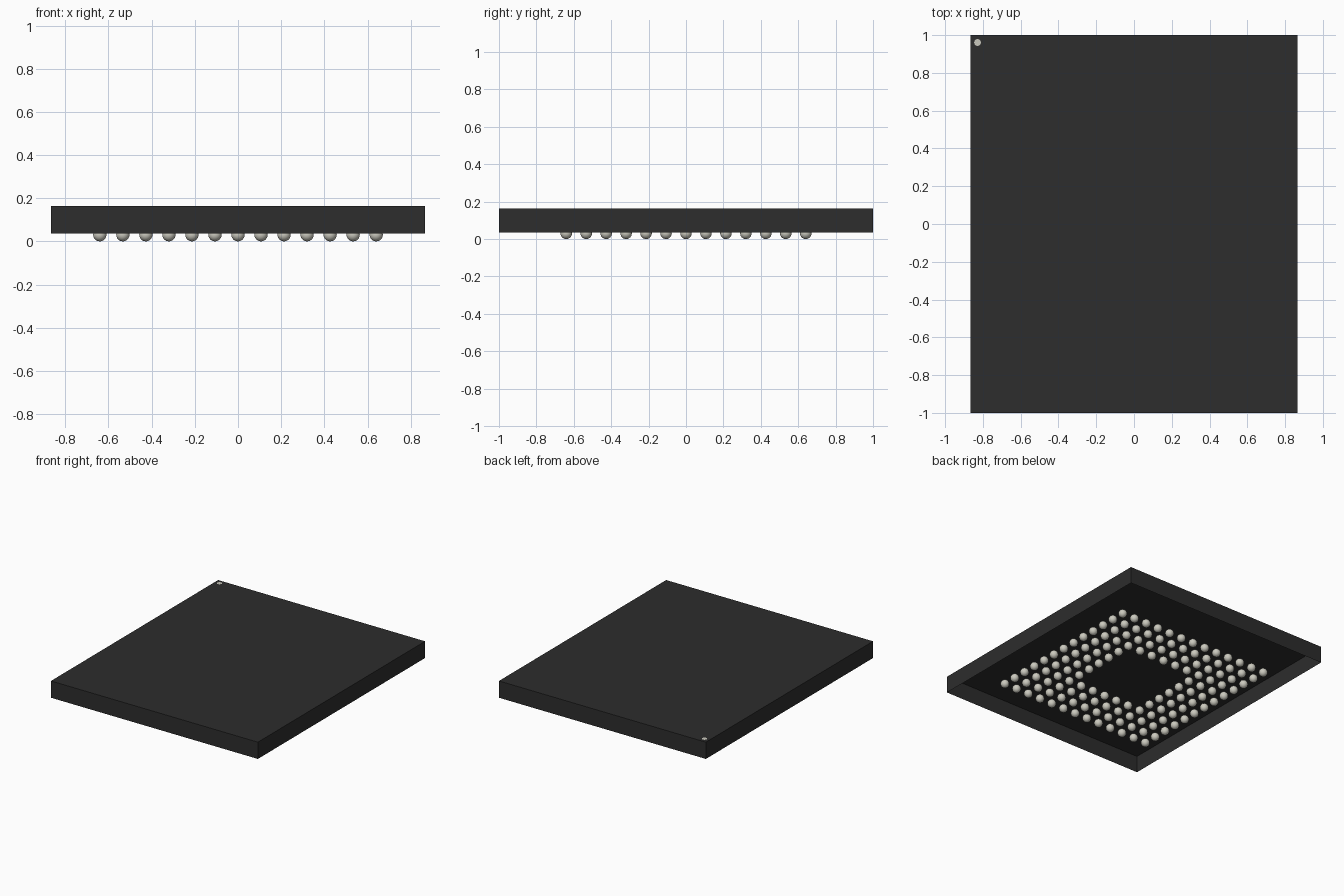
import bpy, bmesh
from mathutils import Matrix

cube = bpy.data.objects.get("Cube")
if cube:
    bpy.data.objects.remove(cube, do_unlink=True)

WIDTH, LENGTH = 1.733, 2.0      # package footprint
BOTTOM, TOP = 0.036, 0.163      # package underside rim and top
PITCH, COUNT, RINGS = 0.1067, 13, 4
RADIUS = 0.0307


def make_material(name, color):
    mat = bpy.data.materials.new(name)
    mat.use_nodes = True
    mat.diffuse_color = (*color, 1)
    bsdf = next(n for n in mat.node_tree.nodes if n.type == 'BSDF_PRINCIPLED')
    bsdf.inputs["Base Color"].default_value = (*color, 1)
    return mat


def make_object(name, bm, mat, smooth=False):
    mesh = bpy.data.meshes.new(name)
    for face in bm.faces:
        face.smooth = smooth
    bm.to_mesh(mesh)
    bm.free()
    mesh.materials.append(mat)
    obj = bpy.data.objects.new(name, mesh)
    bpy.context.collection.objects.link(obj)
    return obj


black = make_material("black plastic", (0.026, 0.026, 0.026))
solder = make_material("pale solder", (0.60, 0.59, 0.52))

# Package body: a thin shell left open underneath
bm = bmesh.new()
bmesh.ops.create_cube(bm, size=1, matrix=Matrix.Translation((0, 0, (BOTTOM + TOP) / 2))
                      @ Matrix.Diagonal((WIDTH, LENGTH, TOP - BOTTOM, 1)))
bm.normal_update()
underside = [f for f in bm.faces if f.normal.z < -0.9]
bmesh.ops.delete(bm, geom=underside, context='FACES')
make_object("package_body", bm, black)

# Solder balls: square grid with an empty centre
bm = bmesh.new()
for i in range(COUNT):
    for j in range(COUNT):
        edge_distance = min(i, j, COUNT - 1 - i, COUNT - 1 - j)
        if edge_distance < RINGS:
            x, y = ((k - (COUNT - 1) / 2) * PITCH for k in (i, j))
            bmesh.ops.create_uvsphere(bm, u_segments=20, v_segments=12, radius=RADIUS,
                                      matrix=Matrix.Translation((x, y, RADIUS)))
make_object("solder_balls", bm, solder, smooth=True)

# Corner marker: a thin round plate on the top face
bm = bmesh.new()
bmesh.ops.create_cone(bm, cap_ends=True, segments=24, radius1=0.018, radius2=0.018, depth=0.001,
                      matrix=Matrix.Translation((-0.828, 0.961, TOP + 0.0005)))
make_object("corner_marker", bm, solder)
